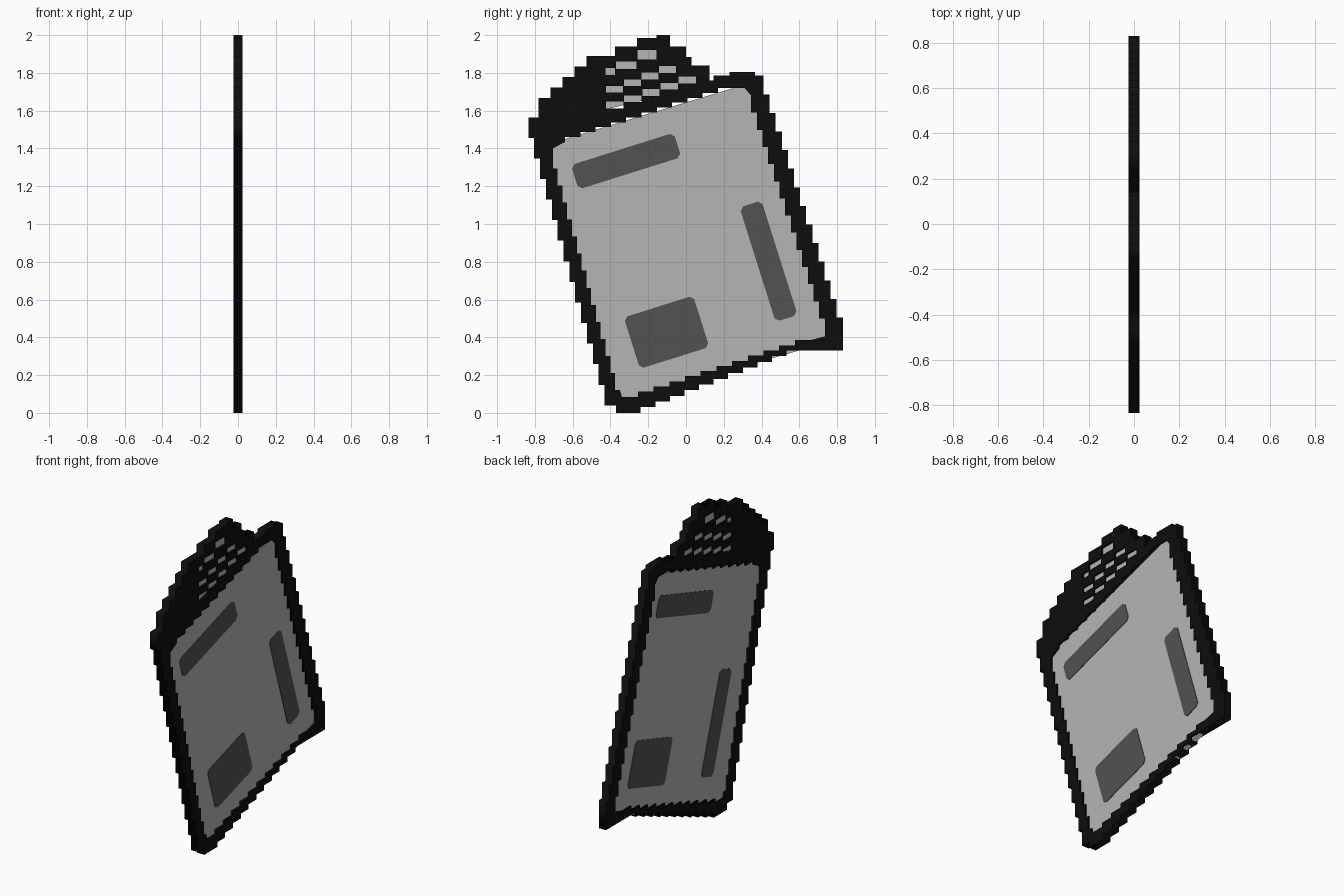
import bpy, math
from mathutils import Vector

if "Cube" in bpy.data.objects:
    bpy.data.objects.remove(bpy.data.objects["Cube"])


def material(name, v):
    m = bpy.data.materials.new(name)
    m.diffuse_color = (v, v, v, 1)
    m.use_nodes = True
    m.node_tree.nodes["Principled BSDF"].inputs["Base Color"].default_value = m.diffuse_color
    return m


BLACK = material("black", 0.004)
LIGHT = material("light_grey", 0.46)
DARK = material("dark_grey", 0.085)


def slab(name, loops, half, mat, x=0.0):
    """Flat (y, z) outlines, with holes, extruded along x."""
    cu = bpy.data.curves.new(name, 'CURVE')
    cu.dimensions = '2D'
    cu.fill_mode = 'BOTH'
    cu.extrude = half
    for pts in loops:
        s = cu.splines.new('POLY')
        s.points.add(len(pts) - 1)
        for p, (y, z) in zip(s.points, pts):
            p.co = (y, z, 0, 1)
        s.use_cyclic_u = True
    cu.materials.append(mat)
    ob = bpy.data.objects.new(name, cu)
    bpy.context.collection.objects.link(ob)
    ob.rotation_euler = (math.pi / 2, 0, math.pi / 2)
    ob.location.x = x
    bpy.ops.object.select_all(action='DESELECT')
    ob.select_set(True)
    bpy.context.view_layer.objects.active = ob
    bpy.ops.object.convert(target='MESH')
    return bpy.context.object


def stairs(a, b, n, vertical):
    """Stepped path from a to b with n steps."""
    dy, dz = (b[0] - a[0]) / n, (b[1] - a[1]) / n
    pts = [a]
    for i in range(n):
        y, z = a[0] + dy * i, a[1] + dz * i
        pts.append((y, z + dz) if vertical else (y + dy, z))
        pts.append((y + dy, z + dz))
    return pts


# Stepped outer outline, counter-clockwise from the upper left
outer = stairs((-0.835, 1.565), (-0.40, 0.04), 14, True)
outer += [(-0.37, 0.04), (-0.37, 0.0)]
outer += stairs((-0.24, 0.0), (0.61, 0.33), 11, True)
outer += [(0.83, 0.33)]
outer += stairs((0.83, 0.505), (0.41, 1.785), 13, False)
outer += [(0.365, 1.785), (0.365, 1.805), (0.23, 1.805), (0.23, 1.785),
          (0.145, 1.785), (0.145, 1.76), (0.125, 1.76), (0.125, 1.84),
          (0.03, 1.84), (0.03, 1.885), (0.0, 1.885), (0.0, 1.94),
          (-0.085, 1.94), (-0.085, 2.0), (-0.155, 2.0), (-0.155, 1.985),
          (-0.26, 1.985), (-0.26, 1.94), (-0.375, 1.94), (-0.375, 1.89)]
outer += stairs((-0.465, 1.89), (-0.78, 1.61), 5, False)
outer += [(-0.78, 1.565)]

# Stepped window in the frame
window = stairs((-0.705, 1.385), (-0.35, 0.12), 14, True)
window += [(-0.34, 0.085)]
window += stairs((-0.255, 0.085), (0.66, 0.385), 11, True)
window += [(0.735, 0.405)]
window += stairs((0.735, 0.50), (0.345, 1.68), 13, False)
window += [(0.31, 1.72)]
window += stairs((0.25, 1.72), (-0.64, 1.435), 11, False)
window += [(-0.705, 1.40)]


def cell(y0, y1, z0, z1):
    return [(y0, z0), (y1, z0), (y1, z1), (y0, z1)]


# Rows of small slots in the top block
slots = [cell(-0.425, -0.375, 1.79, 1.825), cell(-0.37, -0.262, 1.82, 1.86),
         cell(-0.258, -0.155, 1.87, 1.92)]
for y0, y1, z0, z1, n in [(-0.425, -0.05, 1.695, 1.80, 4),
                          (-0.425, 0.055, 1.612, 1.745, 5)]:
    w = (y1 - y0) / n
    for i in range(n):
        z = z0 + (z1 - z0) * i / (n - 1)
        slots.append(cell(y0 + i * w + 0.002, y0 + (i + 1) * w - 0.002, z, z + 0.036))

slab("frame", [outer, window] + slots, 0.025, BLACK)

# Recessed grey panel and the backing of the slots
PANEL = 0.015
slab("panel", [[(-0.74, 1.42), (-0.37, 0.05), (0.77, 0.38), (0.35, 1.75)]], PANEL, LIGHT)
slab("slot_backing", [[(-0.45, 1.60), (0.08, 1.73), (0.07, 1.80),
                       (-0.12, 1.94), (-0.27, 1.92), (-0.45, 1.84)]], PANEL, LIGHT)


# Dark patches on the front, mirrored about the panel's long axis on the back
def patch(cy, cz, w, h, r=0.02):
    a = math.radians(17.5)
    u, v = Vector((math.cos(a), math.sin(a))), Vector((-math.sin(a), math.cos(a)))
    w, h = w / 2, h / 2
    corners = [(-w, r - h), (r - w, -h), (w - r, -h), (w, r - h),
               (w, h - r), (w - r, h), (r - w, h), (-w, h - r)]
    c = Vector((cy, cz))
    return [tuple(c + u * p + v * q) for p, q in corners]


def mirrored(pts):
    a = math.radians(17.5)
    u, c = Vector((math.cos(a), math.sin(a))), Vector((0.01, 0.91))
    return [tuple(Vector(p) - 2 * (Vector(p) - c).dot(u) * u) for p in pts]


for name, dims in {"top_bar": (-0.317, 1.333, 0.57, 0.135),
                   "side_bar": (0.437, 0.803, 0.122, 0.635),
                   "square_patch": (-0.103, 0.427, 0.385, 0.285)}.items():
    pts = patch(*dims)
    slab(name + "_right", [pts], 0.002, DARK, PANEL + 0.001)
    slab(name + "_left", [mirrored(pts)], 0.002, DARK, -PANEL - 0.001)
